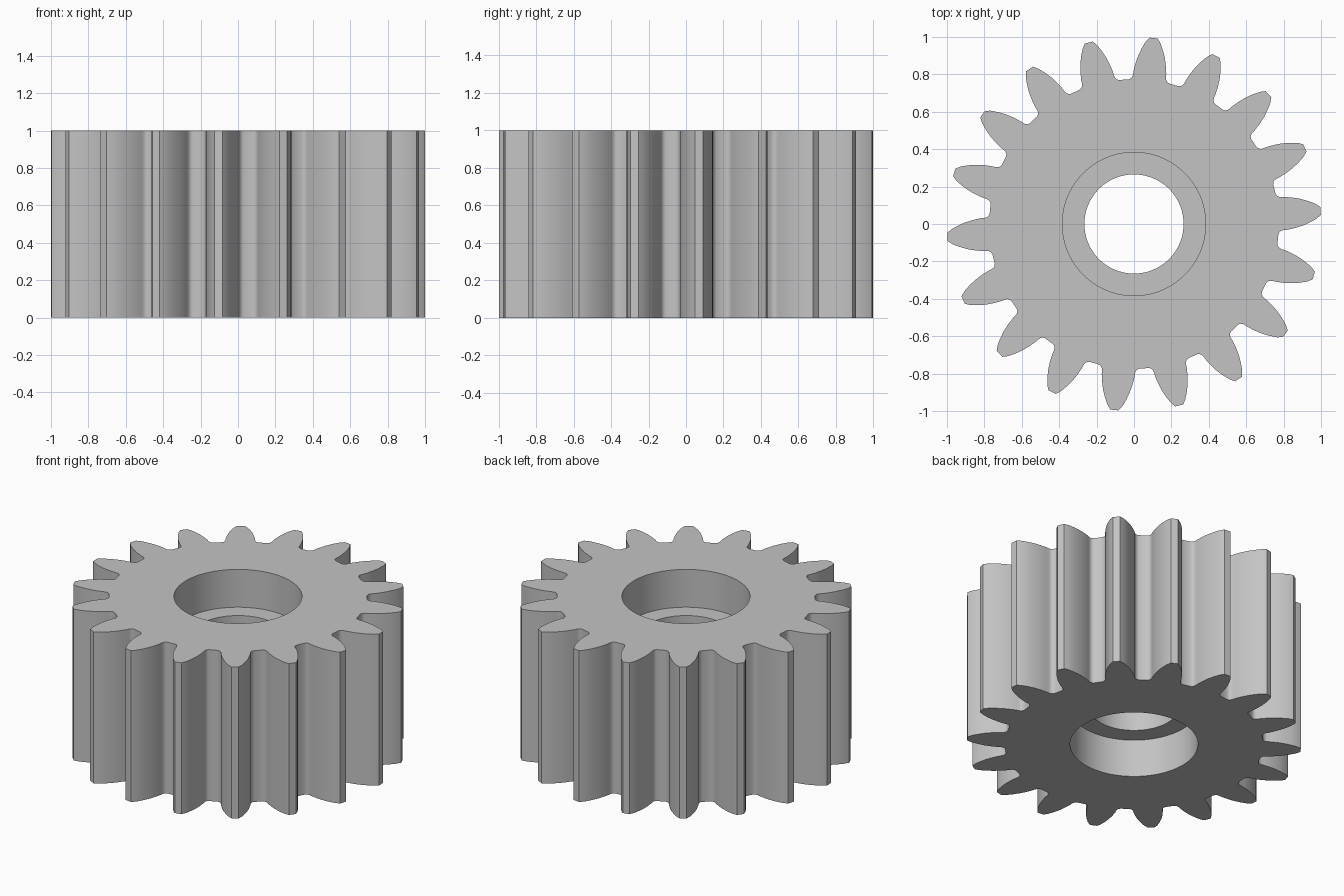
import bpy
import bmesh
from math import cos, sin, radians

cube = bpy.data.objects.get("Cube")
if cube:
    bpy.data.objects.remove(cube, do_unlink=True)

TEETH = 18
PITCH = 360 / TEETH
FIRST_TOOTH = 4          # direction of the first tooth, degrees
HEIGHT = 1.0
RECESS_RADIUS, BORE_RADIUS = 0.383, 0.265
RECESS_DEPTH = 0.25

# Half a tooth from tip to root: (radius, degrees from the tooth centre)
half_tooth = [
    (1.0, 1.25), (0.975, 2.4), (0.94, 3.5), (0.90, 4.6), (0.86, 5.45),
    (0.82, 6.15), (0.80, 6.35), (0.788, 6.65), (0.779, 7.2), (0.774, 8.1),
]
tooth = [(r, -a) for r, a in reversed(half_tooth)] + half_tooth
outline = [(r, radians(FIRST_TOOTH + i * PITCH + a))
           for i in range(TEETH) for r, a in tooth]

# Closed cross-section: toothed rim, then the recesses and the bore (None = rim)
low, high = RECESS_DEPTH, HEIGHT - RECESS_DEPTH
section = [
    (None, 0), (None, HEIGHT),
    (RECESS_RADIUS, HEIGHT), (RECESS_RADIUS, high),
    (BORE_RADIUS, high), (BORE_RADIUS, low),
    (RECESS_RADIUS, low), (RECESS_RADIUS, 0),
]

# Gear body: one ring of vertices per section corner, joined by quads
bm = bmesh.new()
rings = []
for radius, z in section:
    rings.append([bm.verts.new(((radius or r) * cos(a), (radius or r) * sin(a), z))
                  for r, a in outline])
for ring, following in zip(rings, rings[1:] + rings[:1]):
    for i in range(len(outline)):
        j = (i + 1) % len(outline)
        bm.faces.new((ring[i], ring[j], following[j], following[i]))
bmesh.ops.recalc_face_normals(bm, faces=bm.faces)
mesh = bpy.data.meshes.new("spur_gear")
bm.to_mesh(mesh)
bm.free()

gear = bpy.data.objects.new("spur_gear", mesh)
bpy.context.collection.objects.link(gear)

# Plain grey metal
grey = bpy.data.materials.new("grey")
grey.use_nodes = True
colour = (0.55, 0.55, 0.55, 1)
grey.diffuse_color = colour
grey.node_tree.nodes["Principled BSDF"].inputs["Base Color"].default_value = colour
mesh.materials.append(grey)

# Smooth flanks and bore, sharp rims and tip edges
bpy.ops.object.select_all(action="DESELECT")
gear.select_set(True)
bpy.context.view_layer.objects.active = gear
bpy.ops.object.shade_smooth_by_angle(angle=radians(32))
